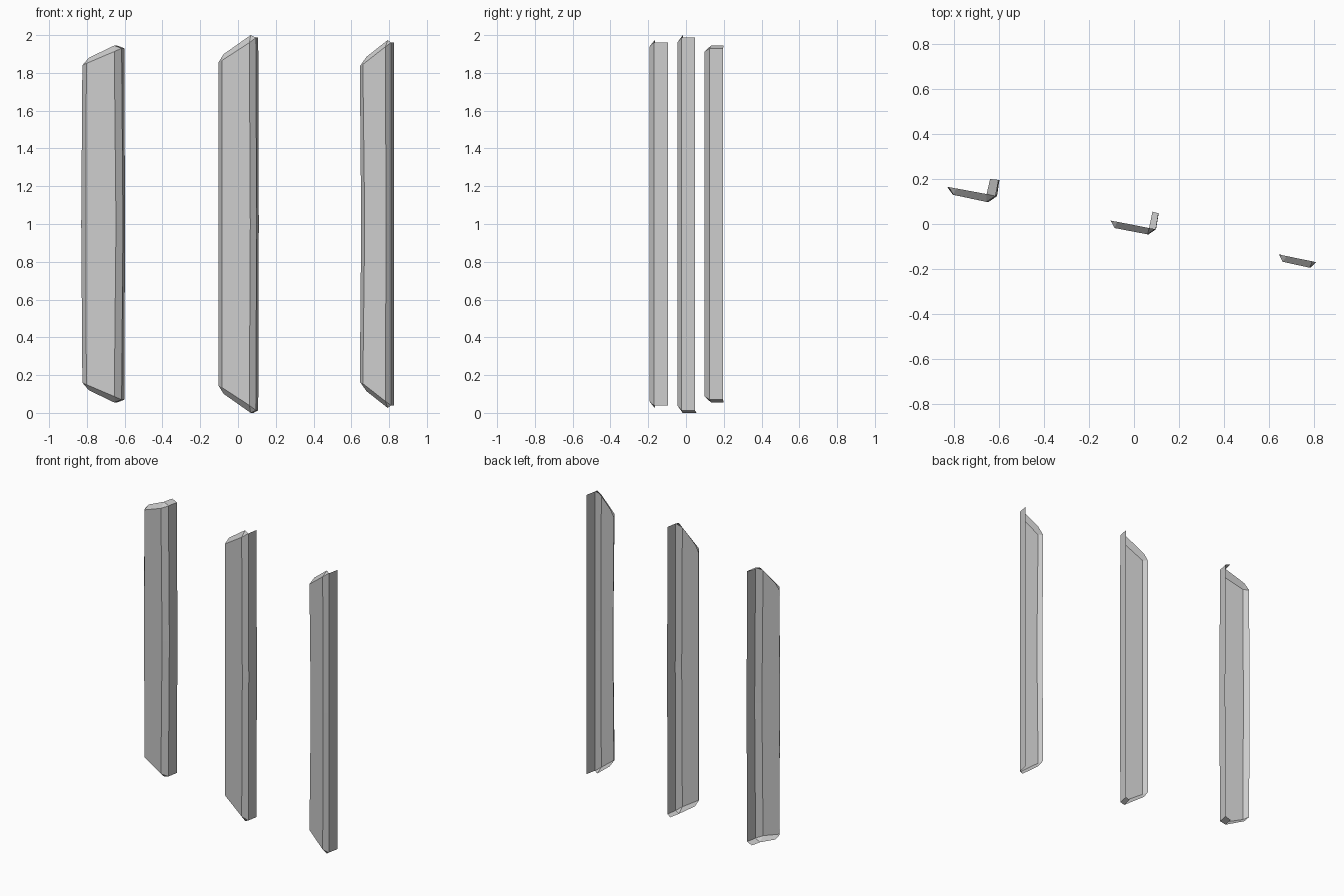
import bpy, bmesh

if "Cube" in bpy.data.objects:
    bpy.data.objects.remove(bpy.data.objects["Cube"])


# Open bent sheet, symmetric about z = 1; plan runs lip, face, face, chamfer, flange
def panel(name, plan, mid_dx, heights, cap_left, cap_right, cap_flange=None, caps=()):
    bm = bmesh.new()
    # slight sideways bow at mid height
    mid = [bm.verts.new((x + d, y, 1)) for (x, y), d in zip(plan, mid_dx)]
    for s in (1, -1):
        def at(x, y, z):
            return bm.verts.new((x, y, 1 + s * (z - 1)))
        end = [at(x, y, z) for (x, y), z in zip(plan, heights)]
        # long strips: left lip, face, chamfer, flange
        for i in range(4):
            bm.faces.new((mid[i], mid[i + 1], end[i + 1], end[i])[::s])
        # sloped end lip with its corner pieces
        a, b = at(*cap_left), at(*cap_right)
        bm.faces.new((end[0], end[1], a)[::s])
        bm.faces.new((end[1], end[2], b, a)[::s])
        bm.faces.new((end[2], end[3], b)[::s])
        # lip continued over the flange
        if s in caps:
            bm.faces.new((end[3], end[4], at(*cap_flange), b)[::s])
    mesh = bpy.data.meshes.new(name)
    bm.to_mesh(mesh)
    bm.free()
    ob = bpy.data.objects.new(name, mesh)
    bpy.context.collection.objects.link(ob)


# Left panel: lip runs over the flange at both ends
panel("left_panel",
      [(-.824, .164), (-.803, .13), (-.655, .098), (-.616, .124), (-.602, .196)],
      [-.006, -.002, .009, .007, .004],
      [1.84, 1.85, 1.913, 1.93, 1.93],
      (-.79, .158, 1.88), (-.655, .133, 1.945), (-.64, .2, 1.945), (1, -1))

# Middle panel: lip runs over the flange at the bottom only
panel("middle_panel",
      [(-.104, .015), (-.086, -.018), (.06, -.046), (.095, -.023), (.107, .048)],
      [0, .001, .005, .003, .003],
      [1.855, 1.865, 1.96, 1.987, 1.987],
      (-.075, .010, 1.9), (.067, -.018, 2.0), (.082, .055, 2.0), (-1,))

# Right panel: flange ends plain
panel("right_panel",
      [(.645, -.136), (.661, -.168), (.78, -.194), (.81, -.17), (.825, -.096)],
      [.007, .01, .004, 0, 0],
      [1.835, 1.845, 1.938, 1.96, 1.96],
      (.68, -.143, 1.885), (.793, -.166, 1.974))
